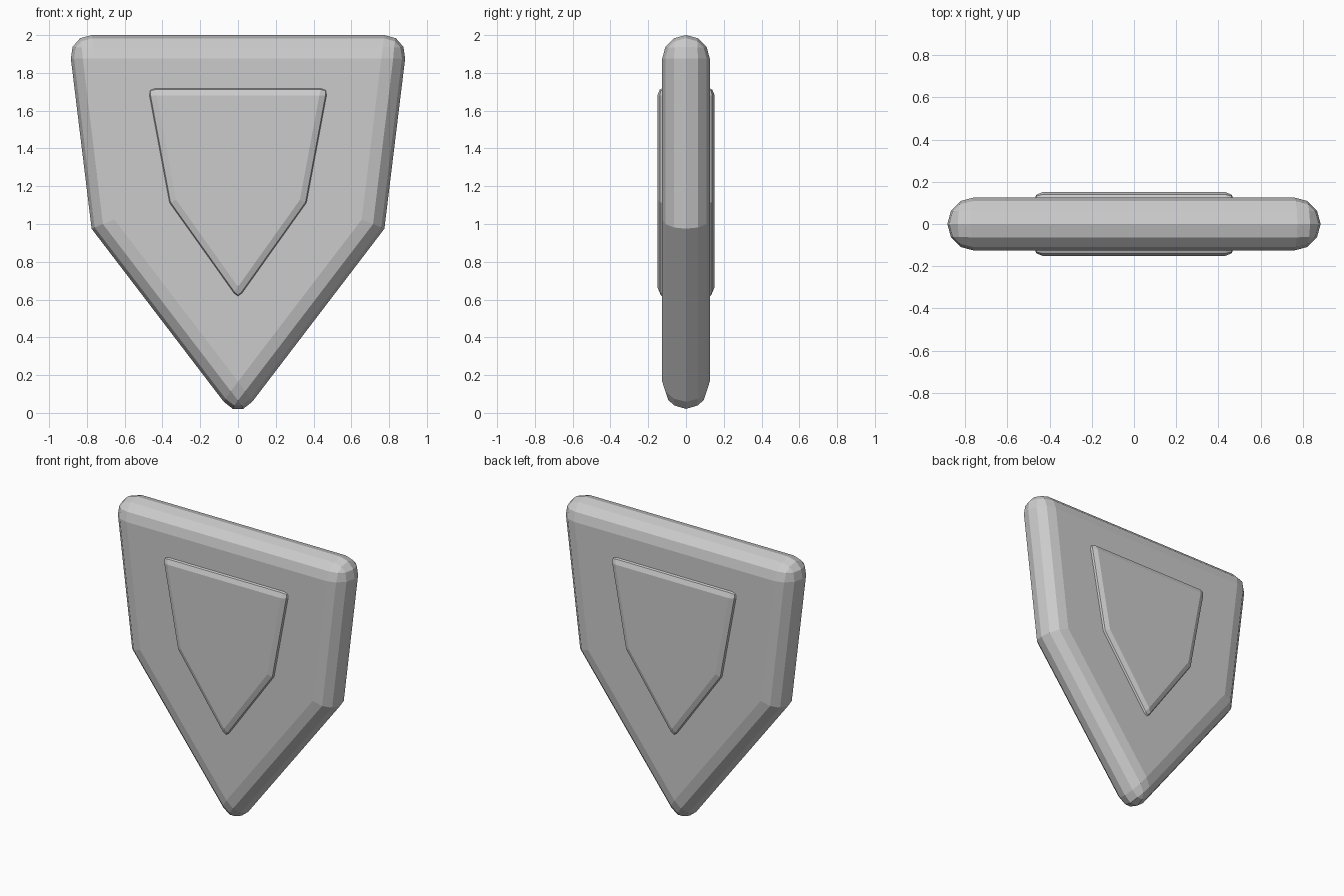
import bpy, bmesh, math

if "Cube" in bpy.data.objects:
    bpy.data.objects.remove(bpy.data.objects["Cube"])


def slab(name, half_outline, tip_z, half_depth, bevel, segments):
    """Mirrored outline in XZ, extruded along Y, with rounded rims."""
    right = list(half_outline)
    pts = right + [(0, tip_z)] + [(-x, z) for x, z in reversed(right)]
    bm = bmesh.new()
    face = bm.faces.new([bm.verts.new((x, -half_depth, z)) for x, z in pts])
    ext = bmesh.ops.extrude_face_region(bm, geom=[face])
    for v in ext["geom"]:
        if isinstance(v, bmesh.types.BMVert):
            v.co.y = half_depth
    bmesh.ops.recalc_face_normals(bm, faces=bm.faces)
    mesh = bpy.data.meshes.new(name)
    bm.to_mesh(mesh)
    bm.free()
    obj = bpy.data.objects.new(name, mesh)
    bpy.context.collection.objects.link(obj)
    # The angle limit leaves the shallow side corners crisp
    mod = obj.modifiers.new("rounded_rim", "BEVEL")
    mod.width = bevel
    mod.segments = segments
    mod.limit_method = "ANGLE"
    mod.angle_limit = math.radians(40)
    return obj


# Main shield body
slab("shield_body", [(0.90, 2.0), (0.775, 0.975)], -0.04, 0.126, 0.125, 3)

# Raised panel showing on front and back
slab("raised_panel", [(0.485, 1.725), (0.37, 1.11)], 0.59, 0.152, 0.045, 2)
